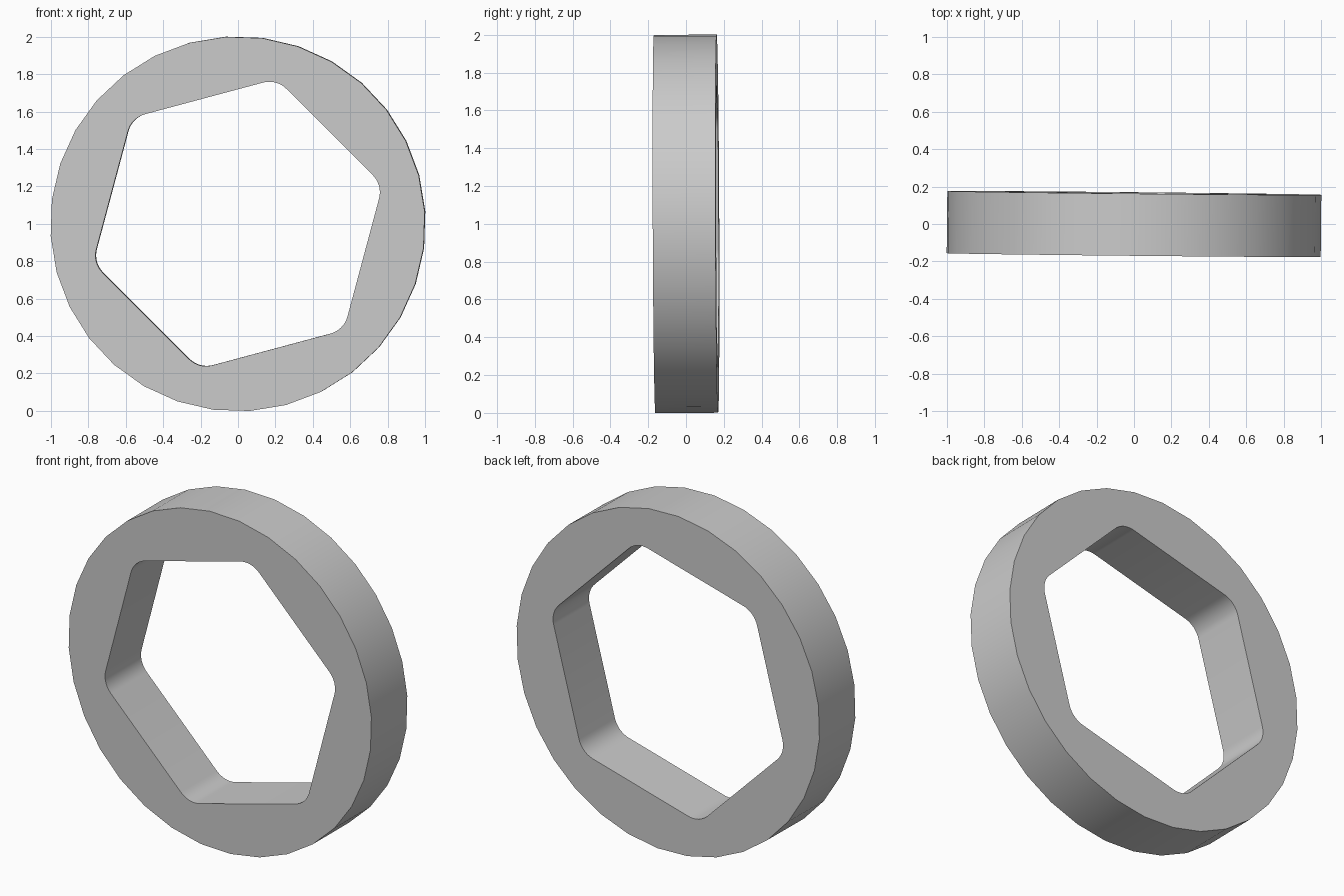
import bpy
import bmesh
from math import cos, sin, tan, pi, radians
from mathutils import Matrix, Vector

default = bpy.data.objects.get("Cube")
if default:
    bpy.data.objects.remove(default, do_unlink=True)

RADIUS = 1.002
SIDES = 32
DEPTH = 0.332
APOTHEM = 0.695
FILLET = 0.13
CORNER_STEPS = 8
TURN = radians(15)


def polar(radius, angle):
    return Vector((radius * cos(angle), 0, radius * sin(angle)))


def round_outline():
    return [polar(RADIUS, TURN + 2 * pi * i / SIDES) for i in range(SIDES)]


def hexagon_outline():
    # Each corner is an arc that meets its two flats tangentially
    centre_distance = (APOTHEM - FILLET) / cos(pi / 6)
    points = []
    for corner in range(6):
        angle = TURN + corner * pi / 3
        centre = polar(centre_distance, angle)
        for step in range(CORNER_STEPS + 1):
            sweep = (step / CORNER_STEPS - 0.5) * pi / 3
            points.append(centre + polar(FILLET, angle + sweep))
    return points


def add_loop(bm, points):
    verts = [bm.verts.new(p) for p in points]
    return [bm.edges.new((v, verts[(i + 1) % len(verts)])) for i, v in enumerate(verts)]


# Ring profile, extruded into a solid
bm = bmesh.new()
edges = add_loop(bm, round_outline()) + add_loop(bm, hexagon_outline())
bmesh.ops.triangle_fill(bm, use_beauty=True, edges=edges, normal=(0, -1, 0))
bmesh.ops.translate(bm, verts=bm.verts, vec=(0, -DEPTH / 2, 0))
extruded = bmesh.ops.extrude_face_region(bm, geom=bm.faces[:], use_keep_orig=True)
back = [g for g in extruded["geom"] if isinstance(g, bmesh.types.BMVert)]
bmesh.ops.translate(bm, verts=back, vec=(0, DEPTH, 0))
bmesh.ops.recalc_face_normals(bm, faces=bm.faces)

# Slight lean of the whole ring
lean = Matrix.Rotation(-0.01, 4, "Z") @ Matrix.Rotation(0.004, 4, "X")
bmesh.ops.transform(bm, matrix=Matrix.Translation((0, 0, 1)) @ lean, verts=bm.verts)

mesh = bpy.data.meshes.new("hexagonal_ring")
bm.to_mesh(mesh)
bm.free()
ring = bpy.data.objects.new("hexagonal_ring", mesh)
bpy.context.collection.objects.link(ring)

# Plain grey material
grey = bpy.data.materials.new("light_grey")
grey.use_nodes = True
colour = (0.6, 0.6, 0.6, 1)
grey.diffuse_color = colour
grey.node_tree.nodes["Principled BSDF"].inputs["Base Color"].default_value = colour
mesh.materials.append(grey)

# Smooth walls with crisp rims
bpy.ops.object.select_all(action="DESELECT")
ring.select_set(True)
bpy.context.view_layer.objects.active = ring
bpy.ops.object.shade_smooth_by_angle(angle=radians(30))
